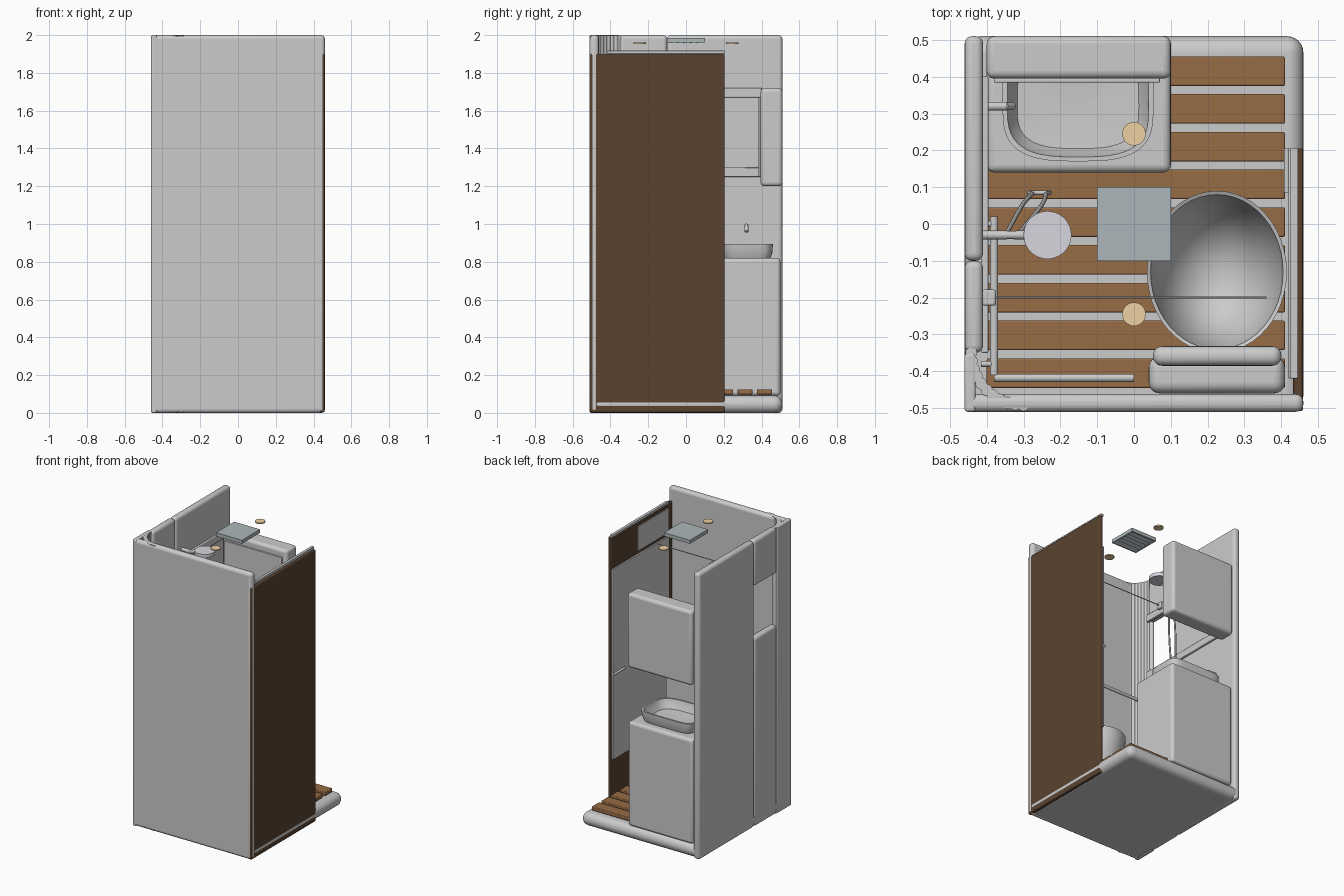
import bpy, math
from mathutils import Vector

if "Cube" in bpy.data.objects:
    bpy.data.objects.remove(bpy.data.objects["Cube"])

def mat(name, c):
    m = bpy.data.materials.new(name)
    m.diffuse_color = (*c, 1)
    m.use_nodes = True
    m.node_tree.nodes["Principled BSDF"].inputs["Base Color"].default_value = m.diffuse_color
    return m

DOOR = mat("dark_wood", (0.10, 0.055, 0.030))
WOOD = mat("teak", (0.31, 0.15, 0.06))
GLASS = mat("fan_grey", (0.42, 0.47, 0.49))
WARM = mat("warm_light", (0.85, 0.63, 0.36))
CHROME = mat("shower_grey", (0.68, 0.67, 0.74))

def finish(name, m=None, bevel=0, seg=4):
    o = bpy.context.object
    o.name = name
    if m:
        o.data.materials.append(m)
    if bevel:
        b = o.modifiers.new("bevel", 'BEVEL')
        b.width, b.segments, b.limit_method = bevel, seg, 'ANGLE'
    bpy.ops.object.shade_smooth_by_angle(angle=math.radians(35))
    return o

def box(name, x, y, z, bevel=0, m=None, seg=4):
    bpy.ops.mesh.primitive_cube_add(size=1, location=[(a + b) / 2 for a, b in (x, y, z)])
    bpy.context.object.scale = [b - a for a, b in (x, y, z)]
    bpy.ops.object.transform_apply(location=False, rotation=False, scale=True)
    return finish(name, m, bevel, seg)

def rod(name, a, b, r, m=None, r2=None, n=24):
    a, b = Vector(a), Vector(b)
    bpy.ops.mesh.primitive_cone_add(vertices=n, radius1=r, radius2=r if r2 is None else r2,
                                    depth=(b - a).length, location=(a + b) / 2)
    o = bpy.context.object
    o.rotation_euler = (b - a).to_track_quat('Z', 'Y').to_euler()
    return finish(name, m)

def tube(name, pts, r):
    c = bpy.data.curves.new(name, 'CURVE')
    c.dimensions, c.bevel_depth, c.bevel_resolution = '3D', r, 3
    s = c.splines.new('BEZIER')
    s.bezier_points.add(len(pts) - 1)
    for p, co in zip(s.bezier_points, pts):
        p.co = co
        p.handle_left_type = p.handle_right_type = 'AUTO'
    o = bpy.data.objects.new(name, c)
    bpy.context.collection.objects.link(o)

def loft(name, centre, rings, n=48, power=2.0, flat_back=None, shift=0.0):
    """Stacked superellipse rings (rx, ry, z); flat_back squares off the +y side."""
    verts, faces = [], []
    for rx, ry, z in rings:
        for i in range(n):
            t = 2 * math.pi * i / n
            c, s = math.cos(t), math.sin(t)
            p = flat_back if flat_back and s > 0 else power
            verts.append((centre[0] + rx * math.copysign(abs(c) ** (2 / p), c),
                          centre[1] + ry * math.copysign(abs(s) ** (2 / p), s) + shift * (1 - z / rings[0][2]), z))
    for k in range(len(rings) - 1):
        for i in range(n):
            j = (i + 1) % n
            faces.append((k * n + i, k * n + j, (k + 1) * n + j, (k + 1) * n + i))
    faces.append(tuple(range((len(rings) - 1) * n, len(rings) * n)))
    me = bpy.data.meshes.new(name)
    me.from_pydata(verts, [], faces)
    o = bpy.data.objects.new(name, me)
    bpy.context.collection.objects.link(o)
    bpy.context.view_layer.objects.active = o
    bpy.ops.object.select_all(action='DESELECT')
    o.select_set(True)
    return finish(name)

# floor tray and slatted duckboard
box("floor_tray", (-.46, .46), (-.51, .51), (0, .092), .044, seg=6)
for i in range(9):
    y = .415 - i * .1025
    box(f"floor_slat_{i + 1}", (-.40, .41), (y - .04, y + .04), (.098, .125), .004, WOOD, 2)

# walls
box("front_wall", (-.46, .46), (-.51, -.462), (0, 2), .02)
box("left_wall", (-.46, -.41), (-.10, .51), (0, 2), .02)
box("left_wall_lower", (-.46, -.41), (-.35, -.10), (0, 1.32), .02)
box("left_wall_upper", (-.46, -.41), (-.35, -.10), (1.68, 2), .02)
box("left_corner_post", (-.46, -.43), (-.51, -.35), (0, 2), .008)

# curved tambour of vertical slats in the front left corner
for i in range(11):
    t = math.pi + math.pi / 2 * i / 10
    x, y = -.30 + .142 * math.cos(t), -.35 + .142 * math.sin(t)
    rod(f"tambour_slat_{i + 1}", (x, y, .004), (x, y, 1.998), .016, n=14)

# window rails on the left wall
for n, z in (("lower", 1.25), ("upper", 1.67)):
    box(f"window_rail_{n}", (-.415, -.395), (-.35, .40), (z, z + .05), .004, seg=2)

# sliding door with track, mirror and handle
box("sliding_door", (.432, .459), (-.508, .205), (.003, 1.90), .006, DOOR, 2)
box("door_track", (.425, .446), (-.42, .205), (1.90, 1.918), .003, seg=2)
box("door_mirror", (.42, .433), (-.42, .205), (.35, 1.68), .003, seg=2)
box("door_vent_pane", (.426, .434), (-.42, -.08), (1.70, 1.87))
rod("door_handle", (.415, .085, .95), (.415, .205, .95), .008)

# vanity, basin and tap
box("vanity_cabinet", (-.40, .10), (.14, .50), (.09, .82), .02)
loft("wash_basin", (-.152, .315), [(.185, .13, .815), (.20, .143, .85), (.205, .145, .895), (.192, .133, .895),
     (.185, .127, .87), (.165, .11, .835), (.03, .02, .828)], power=3, flat_back=6)
rod("tap_body", (-.41, .32, .99), (-.345, .32, .99), .012)
rod("tap_spout", (-.35, .32, .99), (-.33, .32, .96), .010)

# mirror cabinet
box("wall_cabinet", (-.40, .10), (.395, .51), (1.20, 1.72), .02)
box("cabinet_mirror", (-.38, .07), (.384, .396), (1.25, 1.67), .003, seg=2)

# toilet
loft("toilet_bowl", (.225, -.13), [(.19, .22, .46), (.187, .217, .40), (.165, .19, .28), (.13, .15, .17),
     (.12, .14, .09)], shift=-.02)
loft("toilet_bowl_inside", (.225, -.13), [(.19, .22, .46), (.18, .21, .455), (.172, .20, .40), (.14, .165, .30),
     (.09, .11, .23), (.03, .04, .20)], shift=-.02)
box("toilet_tank", (.04, .41), (-.46, -.36), (.09, .78), .03, seg=6)
box("toilet_lid", (.052, .40), (-.385, -.332), (.45, .82), .024, seg=6)

# shower head, holder and hanging hose
rod("shower_holder", (-.41, -.03, 1.76), (-.345, -.03, 1.76), .012)
rod("shower_arm", (-.36, -.03, 1.755), (-.265, -.03, 1.785), .010, r2=.014)
rod("shower_head", (-.235, -.03, 1.775), (-.235, -.03, 1.80), .065, CHROME, n=40)
tube("shower_hose", [(-.35, -.03, 1.75), (-.278, .08, 1.15), (-.258, .085, 1.02), (-.240, .08, 1.15),
                     (-.315, -.03, 1.74)], .006)

# towel bars and clothes line
rod("side_towel_bar", (-.38, -.41, 1.12), (-.38, .02, 1.12), .011)
rod("front_towel_bar", (-.38, -.418, 1.12), (0, -.418, 1.12), .011)
for i, y in enumerate((-.38, 0)):
    rod(f"towel_bar_mount_{i + 1}", (-.415, y, 1.12), (-.38, y, 1.12), .008)
box("clothes_line_reel", (-.412, -.375), (-.222, -.178), (1.70, 1.745), .006, seg=2)
rod("clothes_line", (-.38, -.20, 1.722), (.36, -.20, 1.722), .003, n=8)

# ceiling fan frame with louvres, and two lamps
box("fan_top", (-.10, .10), (-.10, .10), (1.975, 1.985), m=GLASS)
for s in (-1, 1):
    a, b = sorted((s * .10, s * .088))
    box(f"fan_side_x{s}", (a, b), (-.10, .10), (1.96, 1.976), m=GLASS)
    box(f"fan_side_y{s}", (-.10, .10), (a, b), (1.96, 1.976), m=GLASS)
    rod(f"ceiling_lamp{s}", (0, s * .245, 1.954), (0, s * .245, 1.962), .032, WARM, n=32)
for i in range(5):
    o = box(f"fan_louvre_{i + 1}", (-.09, .09), (-.015, .015), (-.0015, .0015), m=GLASS)
    o.location = (0, -.07 + i * .035, 1.964)
    o.rotation_euler.x = math.radians(25)
